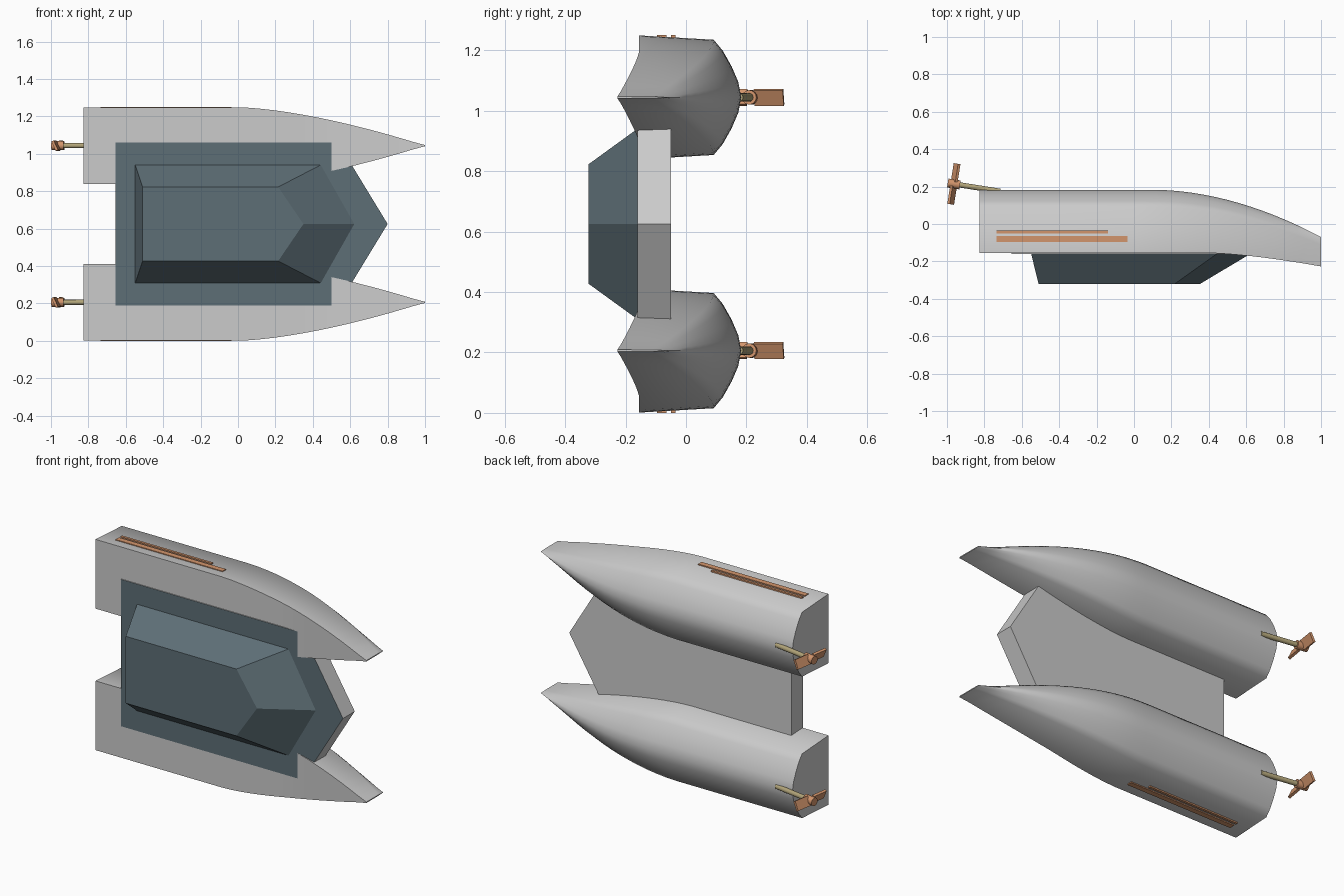
import bpy, bmesh, math
from mathutils import Matrix, Vector

cube = bpy.data.objects.get("Cube")
if cube:
    bpy.data.objects.remove(cube, do_unlink=True)

MID, OFFSET = 0.625, 0.419      # centre line height, hull distance from it


def material(name, rgb):
    m = bpy.data.materials.new(name)
    m.use_nodes = True
    m.diffuse_color = (*rgb, 1)
    m.node_tree.nodes["Principled BSDF"].inputs["Base Color"].default_value = (*rgb, 1)
    return m


GREY = material("light grey", (0.6, 0.6, 0.6))
SLATE = material("slate blue", (0.11, 0.156, 0.18))
COPPER = material("copper", (0.65, 0.30, 0.15))
BRASS = material("pale brass", (0.44, 0.37, 0.19))


def finish(name, bm, mats, smooth=None):
    bmesh.ops.recalc_face_normals(bm, faces=bm.faces)
    mesh = bpy.data.meshes.new(name)
    bm.to_mesh(mesh)
    bm.free()
    for m in mats:
        mesh.materials.append(m)
    if smooth:
        mesh.shade_smooth()
        mesh.set_sharp_from_angle(angle=math.radians(smooth))
    obj = bpy.data.objects.new(name, mesh)
    bpy.context.collection.objects.link(obj)
    return obj


def loft(sections):
    """Skin closed sections of equal length and cap both ends."""
    bm = bmesh.new()
    rows = [[bm.verts.new(p) for p in s] for s in sections]
    n = len(rows[0])
    for a, b in zip(rows, rows[1:]):
        for i in range(n):
            j = (i + 1) % n
            bm.faces.new((a[i], a[j], b[j], b[i]))
    bm.faces.new(rows[0])
    bm.faces.new(rows[-1])
    return bm


def box(name, size, place, mat):
    bm = bmesh.new()
    bmesh.ops.create_cube(bm, size=1, matrix=place @ Matrix.Diagonal((*size, 1)))
    return finish(name, bm, [mat])


def rod(name, start, end, radius, mat):
    a, b = Vector(start), Vector(end)
    turn = (b - a).to_track_quat('Z', 'Y').to_matrix().to_4x4()
    bm = bmesh.new()
    bmesh.ops.create_cone(bm, cap_ends=True, segments=16, radius1=radius, radius2=radius,
                          depth=(b - a).length, matrix=Matrix.Translation((a + b) / 2) @ turn)
    return finish(name, bm, [mat], 40)


# Hull section: share of half width, share of depth from deck to keel
HALF = [(1, 0), (0.93, 0.73), (0.75, 0.82), (0.5, 0.905), (0.25, 0.97)]
SECTION = HALF + [(0, 1)] + [(-u, v) for u, v in reversed(HALF)]


def hull_section(x, zc):
    width = max(0.205 * (1 - max(x, 0) ** 1.55), 0.003)
    deck = -0.155 - 0.072 * (max(x - 0.4, 0) / 0.6) ** 1.5
    keel = 0.183 - 0.253 * (max(x - 0.1, 0) / 0.9) ** 1.9
    return [(x, deck + v * (keel - deck), zc + u * width) for u, v in SECTION]


stations = [-0.825, -0.4] + [i / 16 for i in range(17)]
for side, word in ((1, "upper"), (-1, "lower")):
    zc = MID + side * OFFSET
    finish(word + "_hull", loft([hull_section(x, zc) for x in stations]), [GREY], 60)

    # Stripes on the outer side
    for kind, x_end, y, height in (("wide", -0.035, -0.08, 0.032), ("narrow", -0.14, -0.042, 0.015)):
        place = Matrix.Translation(((x_end - 0.735) / 2, y, zc + side * 0.2015))
        box(f"{word}_{kind}_stripe", (x_end + 0.735, height, 0.009), place, COPPER)

    # Sloping shaft, hub and two pitched blades
    hub = Vector((-0.963, 0.214, zc))
    slope = Matrix.Rotation(math.radians(-9), 4, 'Z')
    along = slope @ Vector((1, 0, 0))
    rod(word + "_shaft", hub, hub + along * 0.25, 0.014, BRASS)
    rod(word + "_hub", hub - along * 0.033, hub + along * 0.033, 0.024, COPPER)
    for s, label in ((1, "outer"), (-1, "inner")):
        pitch = Matrix.Rotation(math.radians(25 * s), 4, 'Y')
        place = Matrix.Translation(hub) @ slope @ pitch @ Matrix.Translation((0, 0.061 * s, 0))
        box(f"{word}_{label}_blade", (0.014, 0.098, 0.056), place, COPPER)


def pointed(back, shoulder, tip, half, y):
    """Five-sided outline with a pointed bow."""
    return [(back, y, MID - half), (shoulder, y, MID - half), (tip, y, MID),
            (shoulder, y, MID + half), (back, y, MID + half)]


# Bridge platform with a slate deck face
bridge = finish("bridge_platform", loft([pointed(-0.655, 0.535, 0.8, 0.435, y)
                                         for y in (-0.05, -0.16)]), [GREY, SLATE])
for face in bridge.data.polygons:
    face.material_index = int(face.normal.y < -0.9)

# Cabin tapering to a flat roof
finish("cabin", loft([pointed(-0.55, 0.445, 0.625, 0.317, -0.158),
                      pointed(-0.51, 0.215, 0.35, 0.198, -0.322)]), [SLATE])
